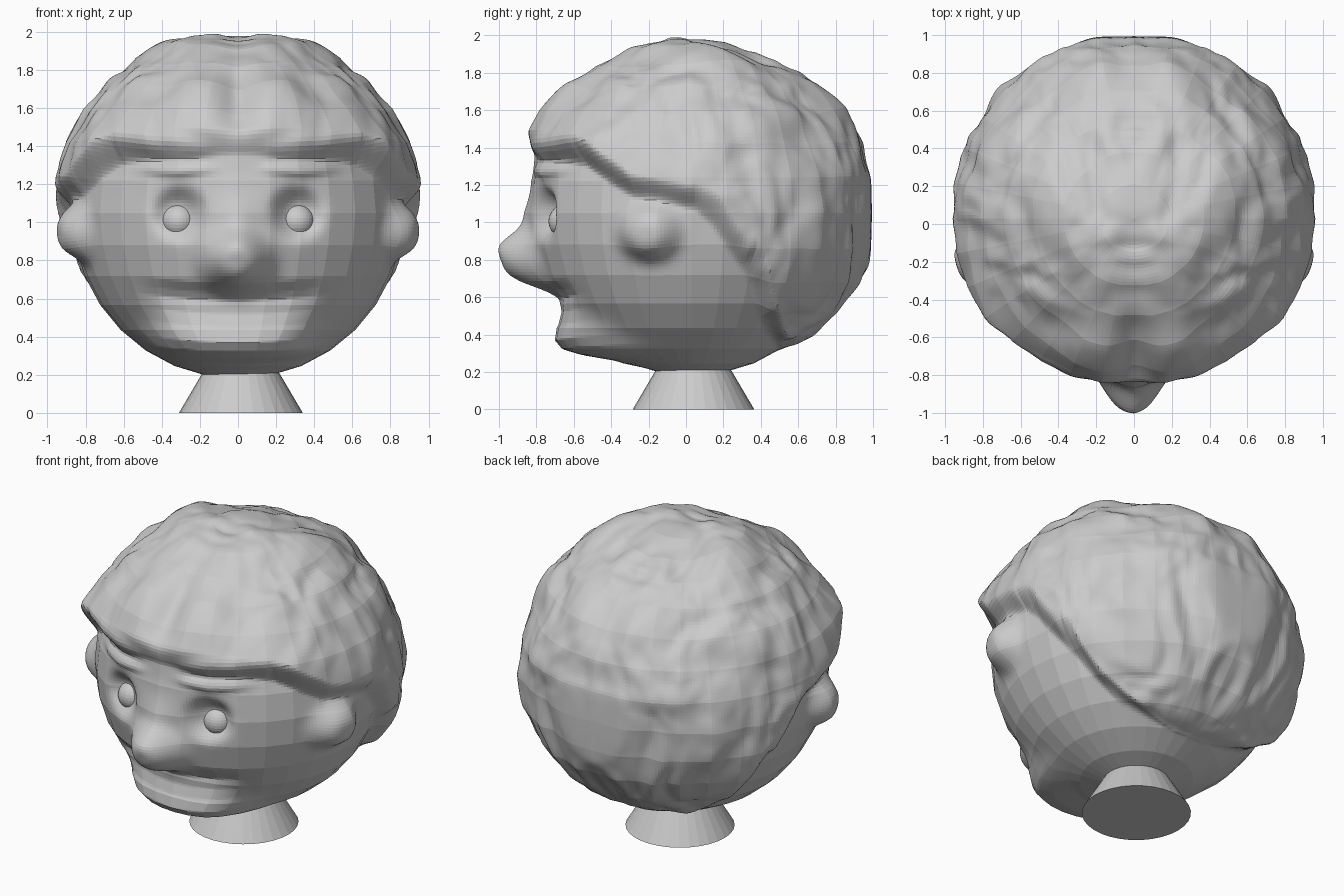
import bpy, bmesh
from math import exp, sqrt
from mathutils import Vector, noise

if "Cube" in bpy.data.objects:
    bpy.data.objects.remove(bpy.data.objects["Cube"])

C = Vector((0, 0.03, 1.05))   # skull centre
R = 0.87


def smooth(t):
    t = max(0.0, min(1.0, t))
    return t * t * (3 - 2 * t)


def interp(pts, t):
    if t <= pts[0][0]:
        return pts[0][1]
    for (a, va), (b, vb) in zip(pts, pts[1:]):
        if t <= b:
            return va + (vb - va) * (t - a) / (b - a)
    return pts[-1][1]


def bump(u, v, ru, rv, power=2):
    e = ((u / ru) ** 2 + (v / rv) ** 2) ** (power / 2)
    return exp(-e) if e < 8 else 0.0


# lower edge of the hair (y, z) seen from the side
HAIRLINE = [(-0.85, 1.38), (-0.52, 1.31), (-0.4, 1.22), (-0.27, 1.14), (0.05, 1.08), (0.14, 1.0),
            (0.22, 0.88), (0.34, 0.70), (0.42, 0.45), (0.5, 0.33), (1, 0.28)]
# forward push of mouth and chin (z, offset)
CHIN = [(0.22, 0), (0.26, 0.05), (0.29, 0.17), (0.32, 0.215), (0.37, 0.195), (0.45, 0.085),
        (0.52, 0.01), (0.59, -0.04), (0.63, -0.03), (0.68, 0)]
# large locks: direction, radius, height
LOCKS = [((0.28, -0.15, 0.95), 0.18, 0.04), ((0.5, 0.05, 0.85), 0.22, 0.03),
         ((0.72, -0.60, 0.36), 0.22, 0.055), ((0.24, -0.75, 0.66), 0.20, 0.045),
         ((0.20, 0.80, 0.50), 0.30, 0.04), ((0.75, 0.35, 0.6), 0.2, 0.02),
         ((0.44, -0.62, 0.68), 0.11, -0.03), ((0.85, 0.40, 0.25), 0.16, -0.02),
         ((0.0, 0.3, 0.95), 0.2, -0.01)]
LOCKS = [(Vector(d).normalized(), r, h) for d, r, h in LOCKS]


def hair(p):
    n = (p - C).normalized()
    slope = (interp(HAIRLINE, p.y + 0.04) - interp(HAIRLINE, p.y - 0.04)) / 0.08
    dist = (p.z - interp(HAIRLINE, p.y)) / sqrt(1 + slope ** 2)
    mask = smooth((dist + 0.02) / 0.12)
    if mask == 0:
        return Vector()
    s = Vector((sqrt(n.x ** 2 + 0.002), n.y, n.z))
    h = 0.048 + 0.062 * (1 - n.z ** 2) - 0.02 * smooth((-0.3 - n.z) / 0.4)
    for d, r, a in LOCKS:
        h += a * exp(-((s - d).length / r) ** 2)
    # wavy strands, calmer towards the brow
    w = Vector((s.x * 4.6, s.y * 3.6, s.z * 2.8)) + noise.noise_vector(s * 2.2) * 0.6
    h += (0.034 * noise.noise(w) + 0.014 * noise.noise(w * 2)) * (0.2 + 0.8 * smooth((p.y + 0.7) / 0.5))
    # centre parting above the brow
    h -= 0.06 * bump(p.x, p.z - 1.62, 0.09, 0.2) * smooth(-p.y / 0.3)
    return n * (h * mask)


def face(p):
    d = Vector()
    if p.y > 0.1:
        return d
    n = (p - C).normalized()
    x, z = p.x, p.z
    ax = abs(x)
    # ears
    d += n * 0.115 * bump(p.y + 0.19, z - 0.95, 0.14, 0.13, 3)
    if p.y > -0.02:
        return d
    f = 0.0
    f += 0.19 * bump(x + 0.01, z - 0.795, 0.165, 0.15, 3.2)         # nose
    f += 0.03 * bump(x, z - 1.0, 0.10, 0.12)                        # bridge
    f -= 0.10 * bump(ax - 0.31, z - 1.05, 0.115, 0.115, 3)          # sockets
    f += 0.04 * bump(ax - 0.33, z - 1.375, 0.17, 0.045, 3)          # brows
    f += 0.035 * bump(ax - 0.33, z - 1.28, 0.17, 0.04, 3)
    f += 0.03 * bump(x, z - 1.40, 0.35, 0.12)                       # forehead
    zz = z - 0.15 * x * x
    f += interp(CHIN, zz) * bump(x + 0.03, 0, 0.43, 1, 6) * smooth(-p.y / 0.3)
    d.y -= f * smooth(-p.y / 0.25)
    return d


def finish(name, bm):
    me = bpy.data.meshes.new(name)
    bm.to_mesh(me)
    bm.free()
    ob = bpy.data.objects.new(name, me)
    bpy.context.collection.objects.link(ob)
    return ob


# head: coarse faceted ball, finely divided and sculpted
bm = bmesh.new()
bmesh.ops.create_uvsphere(bm, u_segments=32, v_segments=16, radius=R)
bmesh.ops.translate(bm, verts=bm.verts, vec=C)
bmesh.ops.subdivide_edges(bm, edges=bm.edges[:], cuts=9, use_grid_fill=True)
for v in bm.verts:
    p = v.co.copy()
    v.co = p + hair(p) + face(p)
    if v.co.y > 0.97:                      # ease the back into its limit
        v.co.y = 0.97 + 0.03 * (1 - exp(-(v.co.y - 0.97) / 0.03))
finish("head", bm)

# eyeballs
for side, name in ((-1, "eye_right"), (1, "eye_left")):
    bm = bmesh.new()
    bmesh.ops.create_uvsphere(bm, u_segments=32, v_segments=16, radius=0.09)
    bmesh.ops.translate(bm, verts=bm.verts, vec=(side * 0.31, -0.645, 1.005))
    finish(name, bm)

# neck
bm = bmesh.new()
bmesh.ops.create_cone(bm, cap_ends=True, segments=32, radius1=0.325, radius2=0.16, depth=0.28)
bmesh.ops.translate(bm, verts=bm.verts, vec=(0.015, 0.04, 0.14))
finish("neck", bm)
